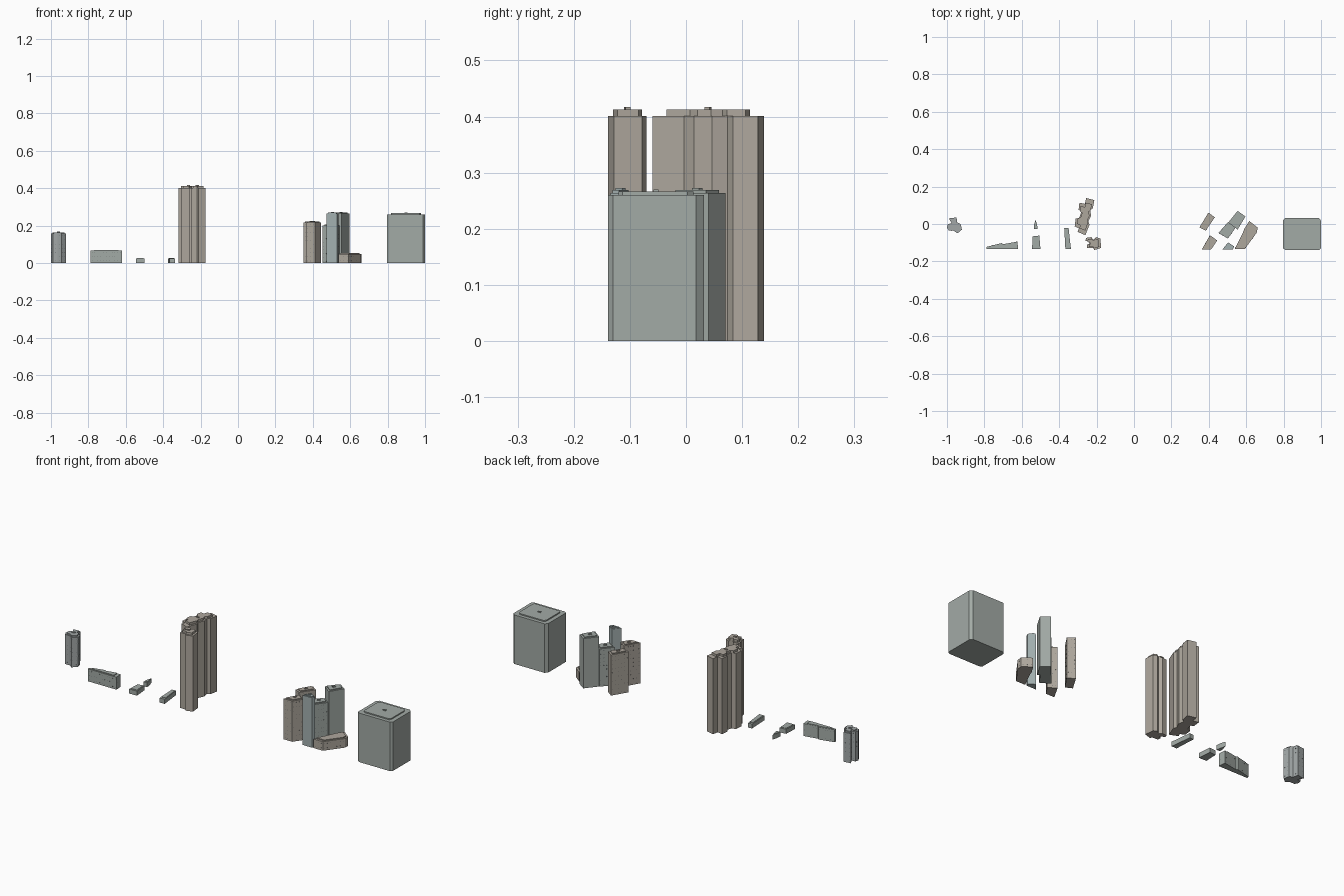
import bpy, bmesh, math, random
from mathutils import Vector

if "Cube" in bpy.data.objects:
    bpy.data.objects.remove(bpy.data.objects["Cube"])

random.seed(4)

def material(name, rgb):
    m = bpy.data.materials.new(name)
    m.diffuse_color = (*rgb, 1)
    m.use_nodes = True
    m.node_tree.nodes["Principled BSDF"].inputs["Base Color"].default_value = m.diffuse_color
    return m

TAN = material("warm_stone", (0.42, 0.385, 0.335))
GREY = material("grey_green", (0.365, 0.405, 0.38))
BLUE = material("blue_glass", (0.37, 0.44, 0.44))
SLATE = material("slate_grey", (0.36, 0.39, 0.39))
DARK = material("dark_window", (0.12, 0.13, 0.14))

def finish(bm, name, mat):
    me = bpy.data.meshes.new(name)
    bmesh.ops.recalc_face_normals(bm, faces=bm.faces)
    bm.to_mesh(me)
    bm.free()
    ob = bpy.data.objects.new(name, me)
    me.materials.append(mat)
    bpy.context.collection.objects.link(ob)

def prism(name, pts, z0, z1, mat):
    bm = bmesh.new()
    face = bm.faces.new([bm.verts.new((p.x, p.y, z0)) for p in pts])
    top = bmesh.ops.extrude_face_region(bm, geom=[face])["geom"]
    bmesh.ops.translate(bm, vec=(0, 0, z1 - z0),
                        verts=[v for v in top if isinstance(v, bmesh.types.BMVert)])
    # extrusion keeps the floor face, so every block is closed
    if face.is_valid is False or not any(all(abs(v.co.z - z0) < 1e-6 for v in f.verts) for f in bm.faces):
        bm.faces.new([v for v in bm.verts if abs(v.co.z - z0) < 1e-6])
    finish(bm, name, mat)

def box(bm, centre, along, sx, sy, sz):
    n = Vector((along.y, -along.x))
    vs = []
    for k in (-1, 1):
        for i, j in ((-1, -1), (1, -1), (1, 1), (-1, 1)):
            p = centre.to_2d() + along * (i * sx / 2) + n * (j * sy / 2)
            vs.append(bm.verts.new((p.x, p.y, centre.z + k * sz / 2)))
    for f in ((0, 1, 2, 3), (4, 5, 6, 7), (0, 1, 5, 4), (1, 2, 6, 5), (2, 3, 7, 6), (3, 0, 4, 7)):
        bm.faces.new([vs[i] for i in f])

def building(name, outline, h, mat, cap=0.005, knob=0.004, inset=0.78, windows=False):
    """Footprint in hundredths of a unit; body, inset roof, roof box, windows."""
    pts = [Vector(p) / 100 for p in outline]
    mid = Vector(((min(p.x for p in pts) + max(p.x for p in pts)) / 2,
                  (min(p.y for p in pts) + max(p.y for p in pts)) / 2))
    prism(name, pts, 0, h, mat)
    if cap:
        prism(name + "_roof", [mid + (p - mid) * inset for p in pts], h, h + cap, mat)
    if knob:
        bm = bmesh.new()
        d = (pts[1] - pts[0]).normalized()
        box(bm, Vector((mid.x, mid.y, h + cap + knob / 2)), d, 0.016, 0.009, knob)
        finish(bm, name + "_roof_box", mat)
    if windows:
        bm = bmesh.new()
        for a, b in zip(pts, pts[1:] + pts[:1]):
            length = (b - a).length
            cols, rows = int(length / 0.014), int(h / 0.02)
            for c in range(cols):
                for r in range(rows):
                    if random.random() < 0.6:
                        p = a.lerp(b, (c + 0.5) / cols)
                        z = (r + 0.5) * h / rows
                        box(bm, Vector((p.x, p.y, z)), (b - a).normalized(), 0.003, 0.001, 0.003)
        finish(bm, name + "_windows", DARK)

# far left cross-shaped tower and low blocks
building("cross_tower", [(-99, 3), (-95, 3.5), (-94.5, .8), (-92.7, 0), (-92, -3), (-94.4, -5),
                         (-96.5, -3.6), (-99, -3.6), (-100, -1.8), (-99.5, 0), (-97.4, .3)],
         0.157, SLATE, 0.007, 0.004, windows=True)
building("long_low_block", [(-78.8, -13.4), (-62, -13.4), (-62.3, -9.4), (-70, -10.8),
                            (-70.6, -10.2), (-78.8, -12.2)], 0.066, GREY, 0.004, 0, windows=True)
building("small_block", [(-54.5, -13.4), (-50, -13.4), (-50.6, -6.2), (-54.2, -6.6)],
         0.024, GREY, 0.002, 0)
building("small_wedge", [(-53.6, -2.6), (-51.5, -2.6), (-51.8, -.5), (-52.6, 2.4), (-53.4, -.3)],
         0.024, GREY, 0.002, 0)
building("narrow_block", [(-36.7, -13.4), (-33.7, -13.4), (-35, -2), (-37.3, -2.2)],
         0.024, GREY, 0.002, 0)

# tall stepped towers
building("tall_tower", [(-25.6, 13.9), (-21.2, 12.8), (-22, 8.4), (-23.5, 7.4), (-22.9, 4.6),
                        (-24.4, 1.4), (-23.8, -.4), (-26, -6), (-30.2, -4.2), (-29.4, -2.4),
                        (-31.7, -1.2), (-31.2, 2.8), (-29.2, 3.4), (-28.2, 6.6), (-29.6, 7.6),
                        (-29.2, 11.4), (-26.2, 10.8)], 0.401, TAN, 0.012, 0.004, 0.75)
building("tall_tower_front", [(-25.6, -7.4), (-22.8, -7), (-21.8, -8.4), (-20, -7), (-18, -7.8),
                              (-17.5, -12.8), (-21.2, -13.9), (-21.8, -12.8), (-25, -12.8),
                              (-25, -11), (-23.8, -10.6), (-24.4, -9.4), (-26, -9)],
         0.401, TAN, 0.012, 0.004, 0.75)

# right cluster of angled towers
building("stone_tower_back", [(35, -1.8), (39.8, 6.1), (43.2, 3.6), (38.4, -3.5)],
         0.216, TAN, windows=True)
building("stone_tower_front", [(36.3, -13.5), (40.6, -6), (44.5, -8.8), (41.3, -13.5)],
         0.216, TAN, windows=True)
building("glass_tower_middle", [(45.2, -4.8), (50.2, 1), (54.3, -2), (50.2, -7.8)],
         0.2, GREY, windows=True)
building("glass_tower_front", [(47.4, -13.5), (50.3, -9.8), (53.6, -12), (52.8, -13.5)],
         0.264, BLUE)
building("glass_tower_back", [(50.4, .8), (55.4, 7), (59.6, 4), (55.4, -3)], 0.264, GREY)
building("curved_low_block", [(53.8, -13.4), (58, -5.2), (59, -2.6), (61.6, 1.6), (66, -1.8),
                              (65.8, -4.4), (59.2, -13.4)], 0.048, TAN, 0.005, 0, 0.85, windows=True)

# big square block with cut corners
building("square_block", [(81, -13.9), (99, -13.9), (100, -13), (100, 1.8), (98.8, 3.2),
                          (80.8, 3.2), (79.6, 1.8), (79.6, -13)], 0.26, GREY, 0.006, 0.004)
